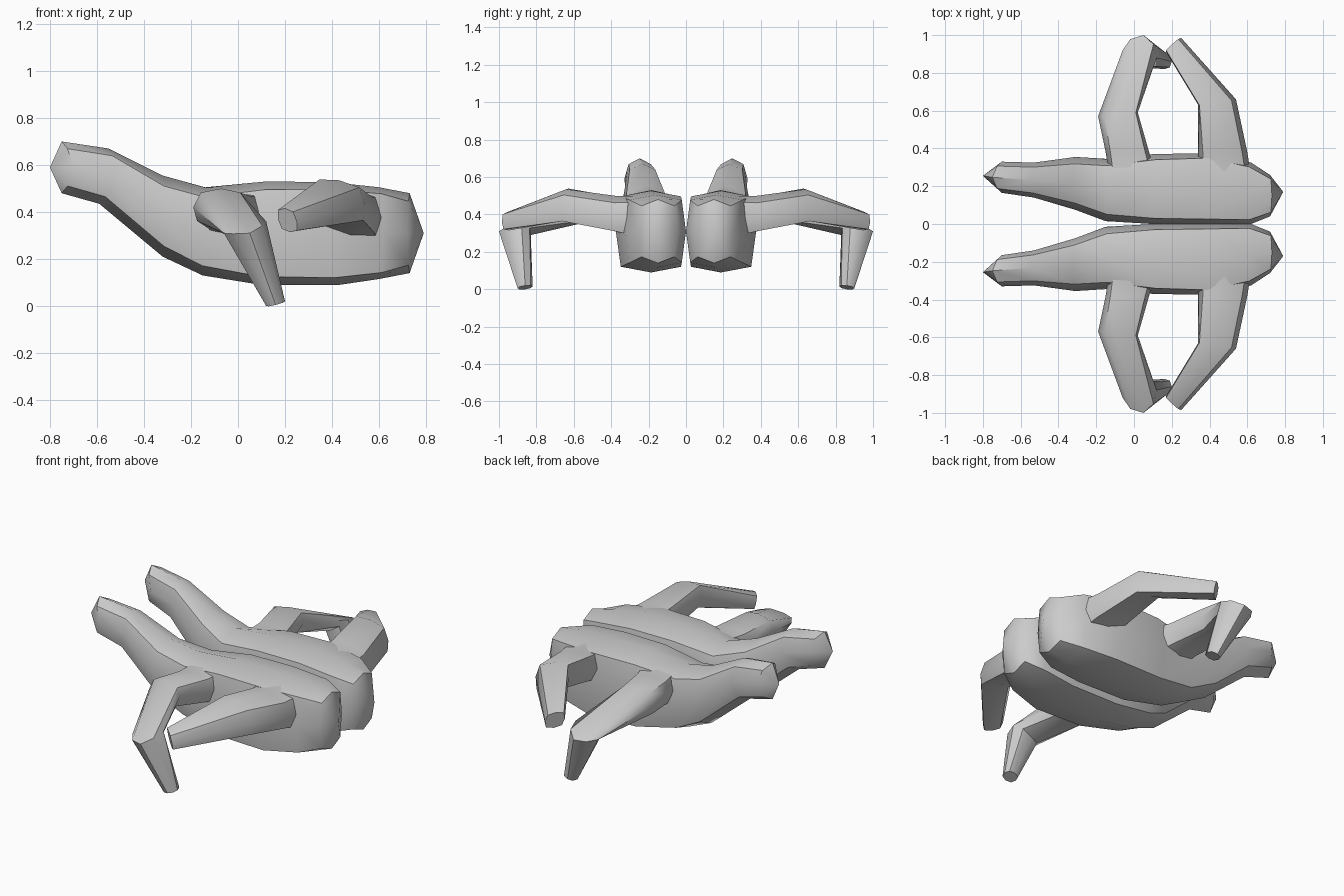
import bpy, bmesh, math
from mathutils import Vector


def ring(a, b, c, d, k):
    """Eight-point section from two opposite pairs; k sets how boxy the corners are."""
    a, b, c, d = (Vector(p) for p in (a, b, c, d))
    m = (a + b + c + d) / 4
    pts = []
    for p, q in ((a, c), (c, b), (b, d), (d, a)):
        pts += [p, m + (p - m) * k + (q - m) * k]
    return pts


def loft(name, rings, start=None, end=None):
    """Skin the sections, cap with a point or a flat face, mirror across y."""
    bm = bmesh.new()
    loops = [[bm.verts.new(p) for p in r] for r in rings]
    for r, s in zip(loops, loops[1:]):
        for i in range(8):
            j = (i + 1) % 8
            bm.faces.new((r[i], r[j], s[j], s[i]))
    for loop, tip in ((loops[0], start), (loops[-1], end)):
        if tip:
            v = bm.verts.new(tip)
            for i in range(8):
                bm.faces.new((loop[i], loop[(i + 1) % 8], v))
        else:
            bm.faces.new(loop)
    bmesh.ops.recalc_face_normals(bm, faces=bm.faces)
    me = bpy.data.meshes.new(name)
    bm.to_mesh(me)
    bm.free()
    ob = bpy.data.objects.new(name, me)
    bpy.context.collection.objects.link(ob)
    bpy.ops.object.select_all(action='DESELECT')
    ob.select_set(True)
    bpy.context.view_layer.objects.active = ob
    bpy.ops.object.shade_smooth_by_angle(angle=math.radians(42))
    mod = ob.modifiers.new("mirror", 'MIRROR')
    mod.use_axis = (False, True, False)
    mod.use_clip = False
    mod.use_mirror_merge = False
    return ob


# Body lobes with raised horns: x/z of top, x/z of bottom, x of sides, y inner/outer, boxiness
body = [
    (-0.75, 0.70, -0.75, 0.48, -0.70, 0.165, 0.33, 0.72),
    (-0.55, 0.67, -0.59, 0.435, -0.53, 0.14, 0.325, 0.74),
    (-0.32, 0.555, -0.32, 0.21, -0.31, 0.075, 0.355, 0.74),
    (-0.14, 0.505, -0.15, 0.13, -0.15, 0.015, 0.345, 0.78),
    (0.12, 0.53, 0.10, 0.09, 0.10, 0.0, 0.37, 0.84),
    (0.40, 0.527, 0.43, 0.09, 0.38, 0.0, 0.375, 0.86),
    (0.60, 0.505, 0.60, 0.115, 0.62, 0.0, 0.325, 0.86),
    (0.73, 0.48, 0.73, 0.14, 0.72, 0.04, 0.26, 0.80),
]
sections = []
for xt, zt, xb, zb, xs, yi, yo, k in body:
    ym, zm = (yi + yo) / 2, (zt + zb) / 2
    sections.append(ring((xs, yi, zm), (xs, yo, zm), (xt, ym, zt), (xb, ym, zb), k))
loft("body_lobes", sections, (-0.80, 0.255, 0.59), (0.79, 0.17, 0.31))

# Front legs: out sideways, then bent down to the ground
loft("front_legs", [
    ring((-0.13, 0.25, 0.40), (0.12, 0.25, 0.40), (-0.01, 0.25, 0.49), (-0.01, 0.25, 0.28), 0.8),
    ring((-0.15, 0.38, 0.40), (0.08, 0.38, 0.40), (-0.03, 0.38, 0.48), (-0.03, 0.38, 0.31), 0.8),
    ring((-0.19, 0.57, 0.42), (0.02, 0.59, 0.42), (-0.07, 0.58, 0.50), (-0.09, 0.57, 0.35), 0.8),
    ring((-0.06, 0.92, 0.31), (0.12, 0.88, 0.36), (0.05, 1.00, 0.31), (0.03, 0.83, 0.29), 0.68),
    ring((0.12, 0.86, 0.0), (0.20, 0.86, 0.02), (0.16, 0.90, 0.005), (0.16, 0.82, 0.015), 0.75),
])

# Rear legs: raised elbow, reaching forward
loft("rear_legs", [
    ring((0.34, 0.25, 0.40), (0.62, 0.25, 0.37), (0.48, 0.25, 0.50), (0.48, 0.25, 0.27), 0.8),
    ring((0.34, 0.38, 0.42), (0.60, 0.38, 0.38), (0.47, 0.38, 0.50), (0.48, 0.38, 0.31), 0.8),
    ring((0.34, 0.63, 0.47), (0.54, 0.66, 0.43), (0.43, 0.64, 0.535), (0.45, 0.65, 0.37), 0.85),
    ring((0.17, 0.91, 0.37), (0.25, 0.985, 0.36), (0.20, 0.95, 0.415), (0.22, 0.945, 0.315), 0.8),
])
